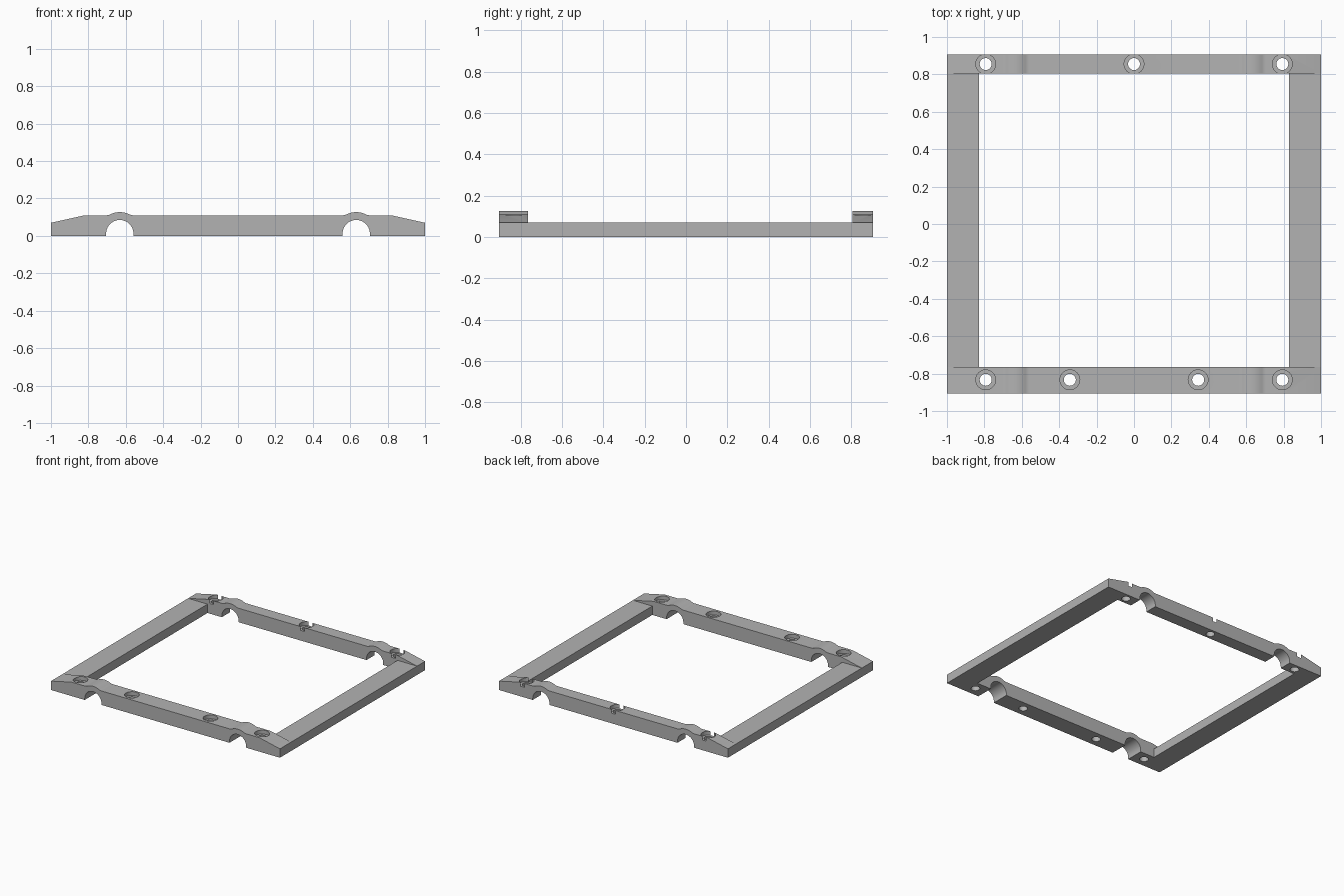
import bpy, bmesh
from math import sin, cos, pi, atan2, sqrt, radians

cube = bpy.data.objects.get("Cube")
if cube:
    bpy.data.objects.remove(cube, do_unlink=True)

grey = bpy.data.materials.new("mid_grey")
grey.use_nodes = True
grey.diffuse_color = (0.45, 0.45, 0.45, 1)
grey.node_tree.nodes["Principled BSDF"].inputs["Base Color"].default_value = (0.45, 0.45, 0.45, 1)

RAIL_TOP, BAR_TOP = 0.07, 0.11
ARCH_X, ARCH_Z, ARCH_R = 0.632, 0.012, 0.073
BUMP_R, FILLET_R = 0.115, 0.05


def arc(cx, cz, r, a0, a1, n):
    return [(cx + r * cos(a0 + (a1 - a0) * i / n), cz + r * sin(a0 + (a1 - a0) * i / n))
            for i in range(n + 1)]


def extrude_mesh(name, outline, direction):
    """Solid from a closed 3D outline pushed along a direction."""
    bm = bmesh.new()
    face = bm.faces.new([bm.verts.new(p) for p in outline])
    out = bmesh.ops.extrude_face_region(bm, geom=[face])
    verts = [v for v in out["geom"] if isinstance(v, bmesh.types.BMVert)]
    bmesh.ops.translate(bm, verts=verts, vec=direction)
    bmesh.ops.recalc_face_normals(bm, faces=bm.faces)
    mesh = bpy.data.meshes.new(name)
    bm.to_mesh(mesh)
    bm.free()
    mesh.materials.append(grey)
    obj = bpy.data.objects.new(name, mesh)
    bpy.context.collection.objects.link(obj)
    return obj


def boolean(target, tool, operation):
    """Apply a boolean and remove the tool."""
    mod = target.modifiers.new("join", 'BOOLEAN')
    mod.operation, mod.solver, mod.object = operation, 'EXACT', tool
    bpy.context.view_layer.objects.active = target
    bpy.ops.object.modifier_apply(modifier=mod.name)
    bpy.data.objects.remove(tool, do_unlink=True)


def bar_profile():
    """Sloped ends, two clamp arches below and filleted humps above."""
    dz = BAR_TOP + FILLET_R - ARCH_Z
    dx = sqrt((BUMP_R + FILLET_R) ** 2 - dz ** 2)
    tilt = atan2(dz, dx)
    fz = BAR_TOP + FILLET_R
    half = [(0.82, BAR_TOP)]
    half += arc(ARCH_X + dx, fz, FILLET_R, -pi / 2, -pi + tilt, 6)
    half += arc(ARCH_X, ARCH_Z, BUMP_R, tilt, pi - tilt, 12)[1:-1]
    half += arc(ARCH_X - dx, fz, FILLET_R, -tilt, -pi / 2, 6)
    under = [(ARCH_X - ARCH_R, 0)] + arc(ARCH_X, ARCH_Z, ARCH_R, pi, 0, 24) + [(ARCH_X + ARCH_R, 0)]
    right = under + [(1, 0), (1, RAIL_TOP)] + half
    return right + [(-x, z) for x, z in reversed(right)]


def make_bar(name, y0, y1, hole_y, hole_xs):
    bar = extrude_mesh(name, [(x, y0, z) for x, z in bar_profile()], (0, y1 - y0, 0))
    # Screw holes with counterbores
    for x in hole_xs:
        for radius, bottom in ((0.053, 0.08), (0.032, -0.1)):
            ring = [(px, py, bottom) for px, py in arc(x, hole_y, radius, 0, 2 * pi, 32)[:-1]]
            boolean(bar, extrude_mesh("hole_cutter", ring, (0, 0, 0.3)), 'DIFFERENCE')
    return bar


# Front and back clamp bars
frame = make_bar("frame", -0.905, -0.765, -0.833, (-0.793, -0.343, 0.343, 0.793))
back_bar = make_bar("back_bar", 0.805, 0.905, 0.855, (-0.793, 0, 0.793))

# Flat side rails joining the bars
for side in (-1, 1):
    ends = [(side * x, -0.765, z) for x, z in ((0.83, 0), (1, 0), (1, RAIL_TOP), (0.83, RAIL_TOP))]
    boolean(frame, extrude_mesh("side_rail", ends, (0, 1.57, 0)), 'UNION')
boolean(frame, back_bar, 'UNION')

# Smooth curves, crisp edges
bpy.ops.object.select_all(action='DESELECT')
frame.select_set(True)
bpy.context.view_layer.objects.active = frame
bpy.ops.object.shade_smooth_by_angle(angle=radians(30))
